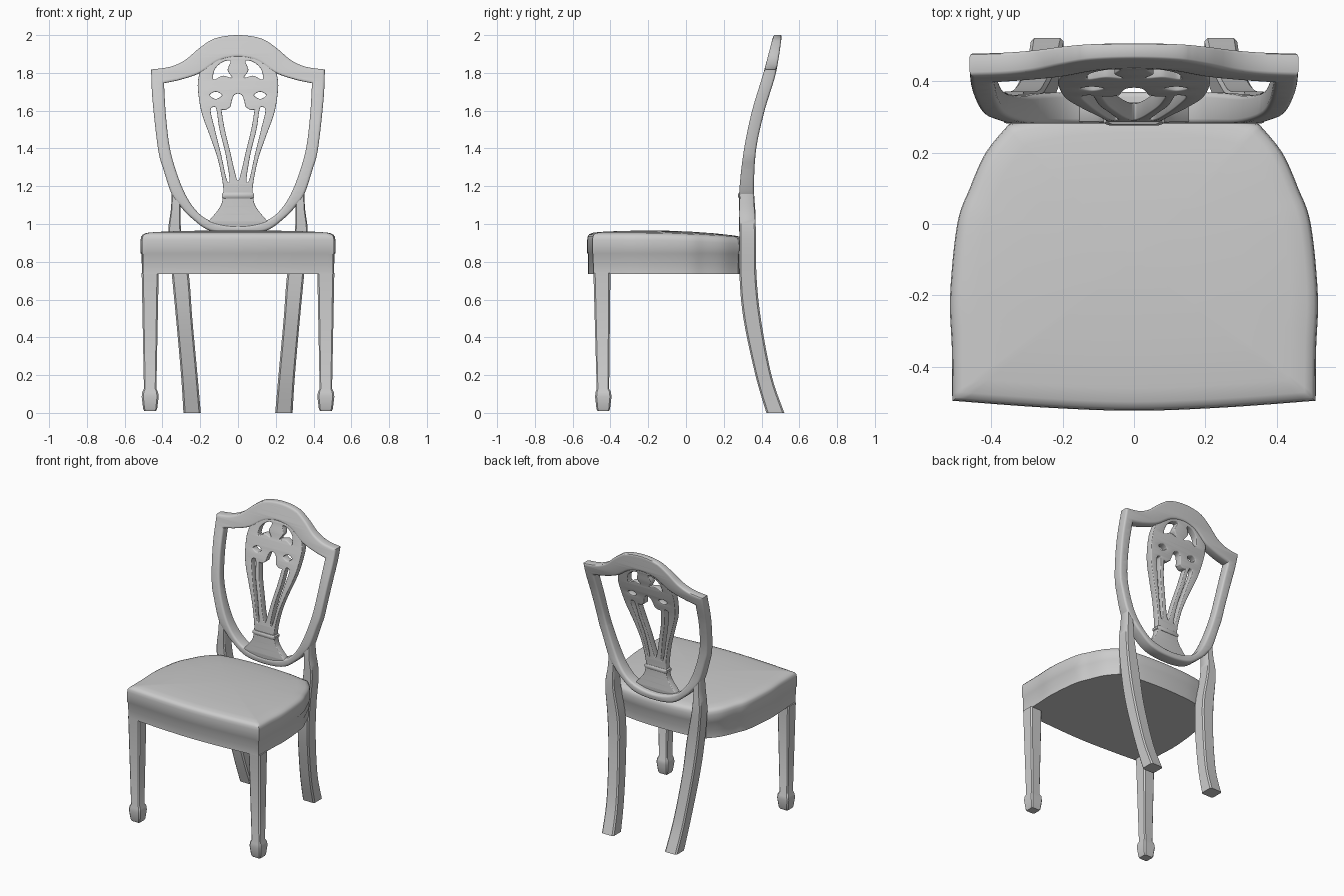
import bpy, bmesh, math
from mathutils import Vector

if "Cube" in bpy.data.objects:
    bpy.data.objects.remove(bpy.data.objects["Cube"])


def smooth(pts, n=6):
    """Catmull-Rom through points of any dimension; mirrors the tangent on x = 0."""
    pts = [Vector(p) for p in pts]
    def ghost(end, nxt):
        if len(end) == 2 and end[0] == 0:
            return Vector((-nxt[0], nxt[1]))
        return end
    ext = [ghost(pts[0], pts[1])] + pts + [ghost(pts[-1], pts[-2])]
    out = []
    for a, b, c, d in zip(ext, ext[1:], ext[2:], ext[3:]):
        for i in range(n):
            t = i / n
            out.append(b + (c - a) * (t / 2) + (a * 2 - b * 5 + c * 4 - d) * (t * t / 2)
                       + (b * 3 - a - c * 3 + d) * (t ** 3 / 2))
    return out + [pts[-1]]


def symmetric(*sections):
    """Closed outline from right-half sections, with sharp corners between sections."""
    right = []
    for s in sections:
        right = right[:-1] + smooth(s)
    return right + [Vector((-p[0], p[1])) for p in right[-2:0:-1]]


def closed(pts):
    n = len(pts)
    loop = smooth([pts[-1]] + pts + [pts[0], pts[1]])
    return loop[6:6 + n * 6]


def finish(ob, angle):
    bpy.ops.object.select_all(action='DESELECT')
    ob.select_set(True)
    bpy.context.view_layer.objects.active = ob
    bpy.ops.object.shade_smooth_by_angle(angle=math.radians(angle))


def loft(name, rings, angle=35):
    bm = bmesh.new()
    loops = [[bm.verts.new(p) for p in r] for r in rings]
    for a, b in zip(loops, loops[1:]):
        for i in range(len(a)):
            j = (i + 1) % len(a)
            bm.faces.new((a[i], a[j], b[j], b[i]))
    bm.faces.new(loops[0])
    bm.faces.new(loops[-1])
    bmesh.ops.recalc_face_normals(bm, faces=bm.faces)
    me = bpy.data.meshes.new(name)
    bm.to_mesh(me)
    bm.free()
    ob = bpy.data.objects.new(name, me)
    bpy.context.collection.objects.link(ob)
    finish(ob, angle)
    return ob


def section(cx, cy, z, wx, wy):
    """Square leg section with chamfered corners."""
    c = 0.8
    return [(cx + u * wx / 2, cy + v * wy / 2, z) for u, v in
            ((1, -c), (1, c), (c, 1), (-c, 1), (-1, c), (-1, -c), (-c, -1), (c, -1))]


# Front and back surface of the raked chair back: (z, front y, back y)
RAKE = smooth([(.9, .283, .37), (1.05, .281, .368), (1.2, .284, .36), (1.4, .308, .372),
               (1.6, .35, .416), (1.8, .41, .476), (2.0, .463, .508)], 8)


def rake(z):
    for a, b in zip(RAKE, RAKE[1:]):
        if z <= b[0]:
            break
    t = (z - a[0]) / (b[0] - a[0])
    return a[1] + (b[1] - a[1]) * t, a[2] + (b[2] - a[2]) * t


def plate(name, outlines, depth, bevel=.01):
    """Flat fretted panel with holes, bent to follow the rake of the back."""
    cu = bpy.data.curves.new(name, 'CURVE')
    cu.dimensions, cu.fill_mode = '2D', 'BOTH'
    cu.extrude, cu.bevel_depth, cu.bevel_resolution, cu.offset = .03, bevel, 2, -bevel
    for pts in outlines:
        sp = cu.splines.new('POLY')
        sp.points.add(len(pts) - 1)
        for p, q in zip(sp.points, pts):
            p.co = (q[0], q[1], 0, 1)
        sp.use_cyclic_u = True
    ob = bpy.data.objects.new(name, cu)
    bpy.context.collection.objects.link(ob)
    bpy.ops.object.select_all(action='DESELECT')
    ob.select_set(True)
    bpy.context.view_layer.objects.active = ob
    bpy.ops.object.convert(target='MESH')
    ob = bpy.context.view_layer.objects.active
    ob.name = name
    bm = bmesh.new()
    bm.from_mesh(ob.data)
    bmesh.ops.remove_doubles(bm, verts=bm.verts, dist=.0003)
    for i in range(26):
        bmesh.ops.bisect_plane(bm, geom=bm.verts[:] + bm.edges[:] + bm.faces[:],
                               plane_co=(0, .97 + i * .04, 0), plane_no=(0, 1, 0))
    for v in bm.verts:
        x, z, t = v.co.x, v.co.y, v.co.z / (.03 + bevel)
        f, b = rake(z)
        if depth:
            f, b = f + .004, f + depth
        v.co = (x, (f + b) / 2 - t * (b - f) / 2, z)
    bmesh.ops.recalc_face_normals(bm, faces=bm.faces)
    bm.to_mesh(ob.data)
    bm.free()
    finish(ob, 40)


# Upholstered seat: stepped side band, rounded rim, low dome falling to the back
outline = symmetric([(0, -.523), (.25, -.514), (.508, -.495)],
                    [(.508, -.495), (.51, -.35), (.515, -.2), (.495, 0), (.46, .1), (.415, .2), (.35, .28)],
                    [(.35, .28), (.2, .308), (0, .318)])
rings = []
for k, z in ((.988, .735), (.988, .79), (.992, .795), (.992, .84), (1, .846), (1, .915), (.995, .933),
             (.978, .945), (.94, .953), (.85, .958), (.6, .963), (.3, .966), (.05, .967)):
    ring = []
    for p in outline:
        x, y = p[0] * k, (p[1] + .1) * k - .1
        drop = .022 * (max(0, y + .3) / .6) ** 2 if z > .9 else 0
        ring.append((x, y, z - drop))
    rings.append(ring)
loft("seat", rings)

# Legs on both sides
for side, s in (("right", 1), ("left", -1)):
    loft("front_leg_" + side, [section(s * .465, cy, z, wx, wy) for cy, z, wx, wy in (
        (-.438, .01, .062, .06), (-.438, .022, .074, .072), (-.438, .085, .09, .087), (-.438, .11, .084, .082),
        (-.44, .128, .066, .066), (-.445, .74, .09, .09))])
    loft("back_leg_" + side, [section(s * p[0], *p[1:]) for p in smooth([
        (.243, .473, 0, .092, .095), (.258, .41, .2, .087, .085), (.285, .35, .5, .086, .092),
        (.305, .328, .73, .09, .09), (.334, .327, .95, .07, .088), (.33, .322, 1.08, .05, .08),
        (.328, .322, 1.18, .045, .068)])])

# Shield-shaped frame of the back
plate("shield_frame", [
    symmetric([(0, 2.0), (.12, 1.983), (.2, 1.935), (.28, 1.868), (.36, 1.832), (.46, 1.818)],
              [(.46, 1.818), (.453, 1.66), (.423, 1.395), (.395, 1.29), (.35, 1.155), (.302, 1.09),
               (.25, 1.035), (.15, .965), (0, .945)]),
    symmetric([(0, 1.885), (.1, 1.865), (.2, 1.8), (.3, 1.765), (.392, 1.745)],
              [(.392, 1.745), (.38, 1.555), (.354, 1.37), (.29, 1.18), (.217, 1.066), (.13, 1.01), (0, .99)])],
    0, .014)

# Pierced splat: outer outline, centre opening, then mirrored pairs of holes
fret = [symmetric([(0, 1.91), (.1, 1.89), (.18, 1.84), (.21, 1.77), (.21, 1.69), (.19, 1.58), (.148, 1.464),
                   (.106, 1.34), (.08, 1.21), (.08, 1.15), (.095, 1.09), (.16, 1.01)],
                  [(.16, 1.01), (.08, .98), (0, .97)]),
        symmetric([(0, 1.69), (.025, 1.675), (.04, 1.62)],
                  [(.04, 1.62), (.065, 1.605), (.088, 1.605)],
                  [(.088, 1.605), (.07, 1.5), (.043, 1.39), (.018, 1.28), (0, 1.23)])]
for hole in ([(.13, 1.765), (.122, 1.82), (.08, 1.858), (.04, 1.862), (.055, 1.815), (.033, 1.775), (.08, 1.785)],
             [(.15, 1.682), (.118, 1.7), (.085, 1.682), (.118, 1.662)],
             [(.125, 1.62), (.145, 1.6), (.122, 1.5), (.09, 1.37), (.064, 1.25), (.05, 1.22),
              (.046, 1.25), (.068, 1.38), (.098, 1.5), (.113, 1.6)]):
    loop = closed(hole)
    fret += [loop, [Vector((-p[0], p[1])) for p in loop]]
plate("splat", fret, .052, .006)

# Collar bead across the waist of the splat
loft("splat_bead", [section(0, .308, z, w, d) for z, w, d in (
    (1.136, .155, .055), (1.144, .172, .064), (1.158, .172, .064), (1.166, .155, .055))])
